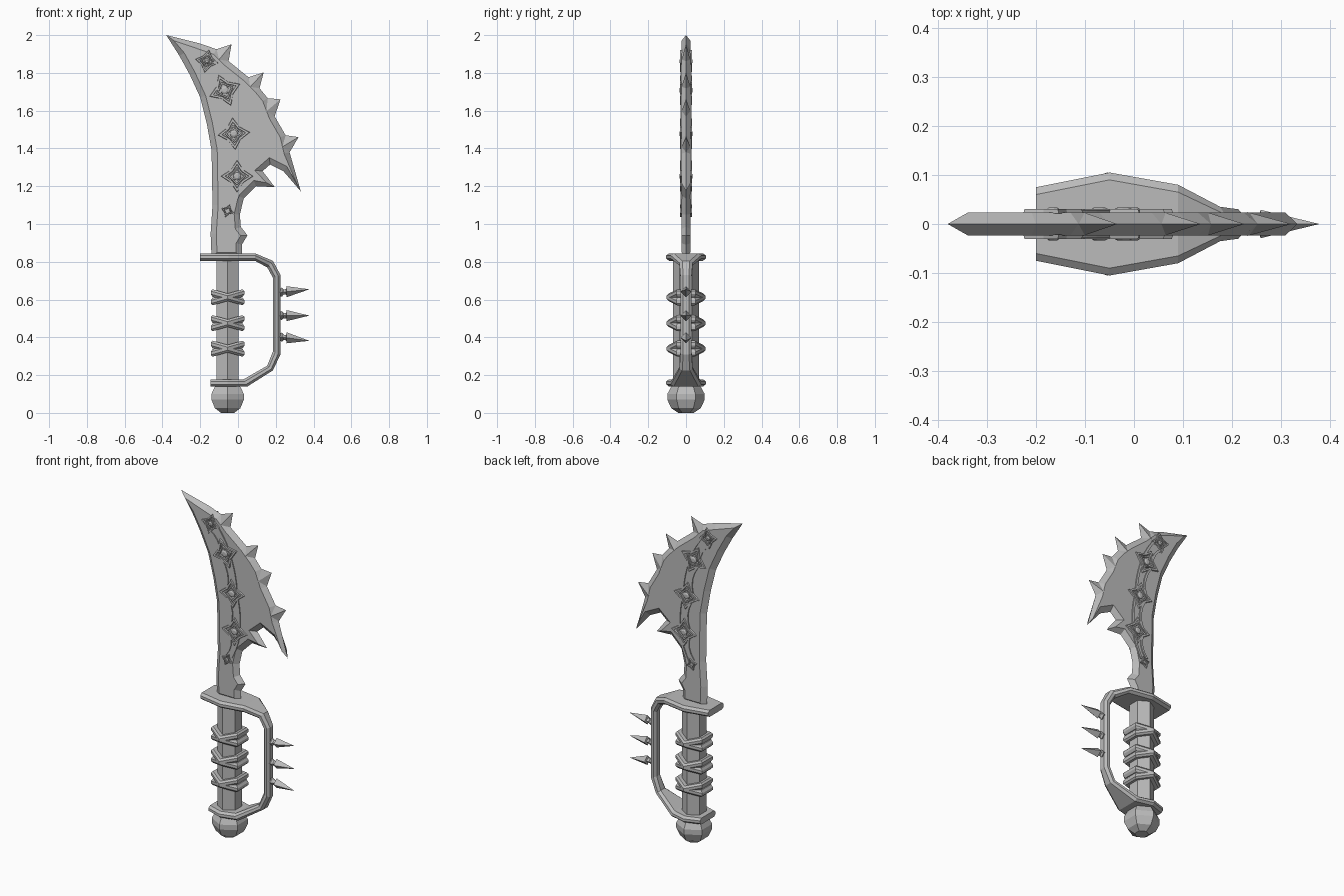
import bpy, bmesh, math
from mathutils import Vector

cube = bpy.data.objects.get("Cube")
if cube:
    bpy.data.objects.remove(cube)

steel = bpy.data.materials.new("grey_steel")
steel.use_nodes = True
grey = (0.5, 0.5, 0.5, 1)
steel.diffuse_color = grey
steel.node_tree.nodes["Principled BSDF"].inputs["Base Color"].default_value = grey

GRIP_X = -0.055
HALF = 0.023  # half thickness of the blade


def finish(name, bm):
    bmesh.ops.recalc_face_normals(bm, faces=bm.faces)
    mesh = bpy.data.meshes.new(name)
    bm.to_mesh(mesh)
    bm.free()
    mesh.materials.append(steel)
    obj = bpy.data.objects.new(name, mesh)
    bpy.context.collection.objects.link(obj)
    return obj


def loft(bm, rings, loop=False, caps=True):
    """Join closed rings of points with quads."""
    rows = [[bm.verts.new(p) for p in ring] for ring in rings]
    pairs = list(zip(rows, rows[1:]))
    if loop:
        pairs.append((rows[-1], rows[0]))
    elif caps:
        bm.faces.new(rows[0])
        bm.faces.new(rows[-1])
    for a, b in pairs:
        for i in range(len(a)):
            j = (i + 1) % len(a)
            bm.faces.new((a[i], a[j], b[j], b[i]))


def hexagon(r, z, x=GRIP_X):
    return [Vector((x + r * math.sin(k * math.pi / 3), r * math.cos(k * math.pi / 3), z))
            for k in range(6)]


# Blade: sharp outline around two inset flat faces
outline = [Vector(p) for p in (
    (-.38, 2), (-.31, 1.89), (-.255, 1.79), (-.2, 1.67), (-.165, 1.53), (-.14, 1.39),
    (-.135, 1.1), (-.145, .95), (-.14, .82), (.02, .82), (.02, .89), (.05, .94),
    (.015, .985), (.01, 1.05), (.03, 1.135), (.095, 1.2), (.195, 1.195), (.13, 1.28),
    (.17, 1.315), (.24, 1.28), (.333, 1.172), (.273, 1.38), (.252, 1.47), (.194, 1.57),
    (.157, 1.666), (.114, 1.719), (.056, 1.777), (-.05, 1.862), (-.113, 1.925), (-.2, 1.955))]


def inset(points, width, limit):
    result = []
    for i, p in enumerate(points):
        d1 = (p - points[i - 1]).normalized()
        d2 = (points[(i + 1) % len(points)] - p).normalized()
        n1, n2 = Vector((-d1.y, d1.x)), Vector((-d2.y, d2.x))
        move = (n1 + n2) * width / max(0.05, 1 + n1.dot(n2))
        if move.length > limit:
            move = move.normalized() * limit
        result.append(p + move)
    return result


flat = inset(outline, 0.03, 0.05)
bm = bmesh.new()
loft(bm, [[(p.x, y, p.y) for p in pts]
          for y, pts in ((-HALF, flat), (0, outline), (HALF, flat))])
finish("blade", bm)

# Thorns along the back of the blade: start, tip, end
thorns = (((-.113, 1.925), (-.034, 1.952), (-.05, 1.862)),
          ((.056, 1.777), (.136, 1.803), (.114, 1.719)),
          ((.157, 1.666), (.225, 1.66), (.194, 1.57)),
          ((.252, 1.47), (.321, 1.46), (.273, 1.38)))
bm = bmesh.new()
for a, tip, b in thorns:
    a, tip, b = Vector(a), Vector(tip), Vector(b)
    mid = (a + b) / 2
    root = mid - (tip - mid).normalized() * 0.035
    base = [bm.verts.new(p) for p in ((a.x, 0, a.y), (root.x, HALF + .001, root.y),
                                      (b.x, 0, b.y), (root.x, -HALF - .001, root.y))]
    top = bm.verts.new((tip.x, 0, tip.y))
    bm.faces.new(base)
    for i in range(4):
        bm.faces.new((base[i], base[(i + 1) % 4], top))
finish("blade_thorns", bm)

# Blade ornaments: star frames with studs, joined by twin rails, on both faces
stars = (((-.165, 1.862), .062, 80), ((-.07, 1.708), .088, 22), ((-.022, 1.478), .086, 5),
         ((-.005, 1.253), .086, 0), ((-.055, 1.07), .036, -20))


def star(center, r, turn, y, pinch):
    pts = []
    for k in range(8):
        ang = math.radians(turn + 45 * k)
        d = r if k % 2 == 0 else r * pinch
        pts.append((center[0] + d * math.cos(ang), y, center[1] + d * math.sin(ang)))
    return pts


frames, studs, rails = bmesh.new(), bmesh.new(), bmesh.new()
for side in (-1, 1):
    low, high = side * (HALF - .002), side * .031
    for c, r, turn in stars:
        # outer concave frame and inner diamond frame
        for outer, inner, pinch in ((1, .74, .56), (.56, .42, .71)):
            loft(frames, [star(c, r * s, turn, y, pinch) for s, y in
                          ((outer, low), (outer * .95, high), (inner, high), (inner * .95, low))],
                 loop=True)
        if r > .05:
            loft(studs, [star(c, r * s, turn, side * y, 1) for s, y in
                         ((.26, .021), (.24, .029), (.13, .034))])
    for (p, r1, t1), (q, r2, t2) in zip(stars, stars[1:]):
        p, q = Vector(p), Vector(q)
        along = (q - p).normalized()
        across = Vector((-along.y, along.x))
        for edge in (-1, 1):
            rings = []
            for k in range(5):
                t = k / 4
                bow = 4 * t * (1 - t)
                spread = (1 - t) * min(r1, .06) * .55 + t * min(r2, .06) * .55 - .008 * bow
                m = p.lerp(q, .12 + .76 * t) + across * edge * spread + Vector((.014 * bow, 0))
                w = across * .007
                rings.append([(m.x - w.x, low, m.y - w.y), (m.x - w.x, side * .029, m.y - w.y),
                              (m.x + w.x, side * .029, m.y + w.y), (m.x + w.x, low, m.y + w.y)])
            loft(rails, rings)
finish("star_frames", frames)
finish("star_studs", studs)
finish("ornament_rails", rails)

# Hand guard: one chamfered strip, wide at both plates and narrow at the knuckles
# (outer x, outer z, inner x, inner z, half width)
stations = ((-.2, .845, -.2, .805, .075), (-.05, .845, -.05, .805, .105),
            (.09, .845, .09, .805, .08), (.185, .805, .155, .77, .035),
            (.225, .73, .185, .715, .03), (.225, .31, .185, .325, .03),
            (.185, .225, .155, .25, .035), (.05, .14, .03, .178, .08),
            (-.055, .14, -.055, .178, .105), (-.145, .14, -.145, .178, .075))
bm = bmesh.new()
rings = []
for xo, zo, xi, zi, w in stations:
    half = [(0, w - .015), (.3, w), (.7, w), (1, w - .015)]
    section = half + [(t, -y) for t, y in reversed(half)]
    rings.append([(xi + (xo - xi) * t, y, zi + (zo - zi) * t) for t, y in section])
loft(bm, rings)
finish("hand_guard", bm)

# Knuckle spikes: neck, collar and four-sided point, fanning out slightly
bm = bmesh.new()
for z, rise in ((.638, .016), (.515, 0), (.402, -.02)):
    rings = []
    for x, r in ((.21, .014), (.232, .024), (.242, .014), (.255, .014), (.258, .029), (.376, .0005)):
        h = z + rise * (x - .225) / .15
        rings.append([(x, r, h), (x, 0, h + r), (x, -r, h), (x, 0, h - r)])
    loft(bm, rings)
finish("knuckle_spikes", bm)

# Grip: six-sided shaft
bm = bmesh.new()
loft(bm, [hexagon(.068, .16), hexagon(.068, .82)])
finish("grip", bm)

# Grip wraps: crossed pairs of tilted six-sided bands
bm = bmesh.new()
for z in (.612, .475, .34):
    for slope in (-.28, .28):
        rings = [hexagon(r, z + h) for r, h in
                 ((.06, -.02), (.092, -.02), (.103, -.008), (.103, .008), (.092, .02), (.06, .02))]
        for ring in rings:
            for p in ring:
                p.z += slope * (p.x - GRIP_X)
        loft(bm, rings, loop=True)
finish("grip_wraps", bm)

# Pommel: faceted ball
bm = bmesh.new()
loft(bm, [hexagon(r, z) for r, z in
          ((.04, 0), (.078, .025), (.099, .07), (.099, .1), (.08, .135), (.05, .16))])
finish("pommel", bm)
